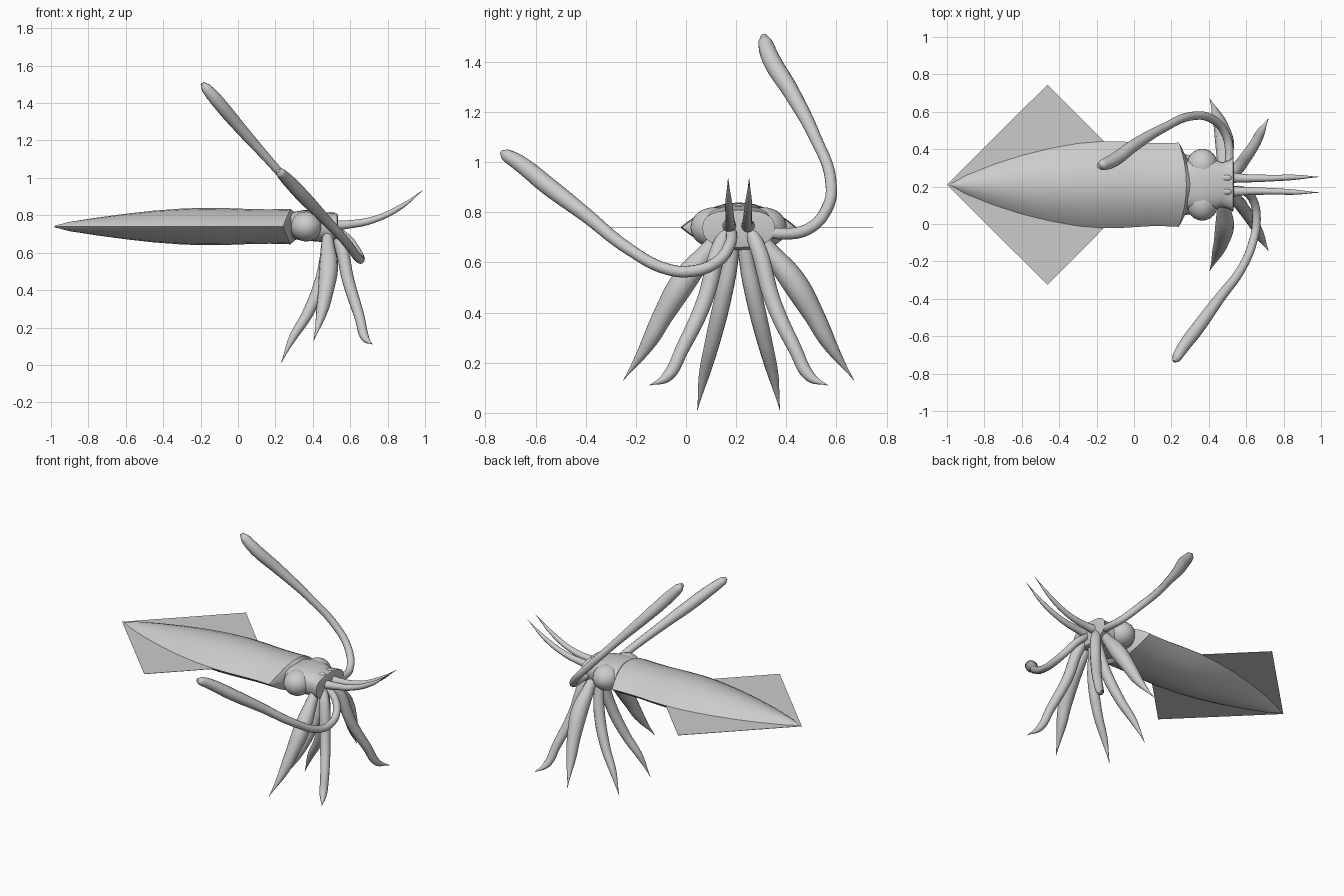
import bpy, bmesh, math

YC, ZC = 0.21, 0.74          # body axis

grey = bpy.data.materials.new("soft_grey")
grey.diffuse_color = (0.6, 0.6, 0.6, 1)


def finish(obj, angle=40):
    obj.data.materials.clear()
    obj.data.materials.append(grey)
    bpy.ops.object.select_all(action='DESELECT')
    obj.select_set(True)
    bpy.context.view_layer.objects.active = obj
    if obj.type == 'CURVE':
        bpy.ops.object.convert(target='MESH')
    bpy.ops.object.shade_smooth_by_angle(angle=math.radians(angle))


def loft(name, rings, angle=40):
    """Skin a list of equal-length closed rings and cap both ends."""
    bm = bmesh.new()
    vs = [[bm.verts.new(p) for p in r] for r in rings]
    n = len(rings[0])
    for a, b in zip(vs, vs[1:]):
        for i in range(n):
            j = (i + 1) % n
            bm.faces.new((a[i], a[j], b[j], b[i]))
    bm.faces.new(vs[0])
    bm.faces.new(vs[-1][::-1])
    bmesh.ops.recalc_face_normals(bm, faces=bm.faces)
    me = bpy.data.meshes.new(name)
    bm.to_mesh(me)
    bm.free()
    obj = bpy.data.objects.new(name, me)
    bpy.context.collection.objects.link(obj)
    finish(obj, angle)


def limb(name, pts, mirror=False):
    """Tapered tube through (x, y, z, radius) points."""
    cu = bpy.data.curves.new(name, 'CURVE')
    cu.dimensions = '3D'
    cu.bevel_depth = 1.0
    cu.bevel_resolution = 4
    cu.resolution_u = 8
    cu.use_fill_caps = True
    sp = cu.splines.new('BEZIER')
    sp.bezier_points.add(len(pts) - 1)
    sp.radius_interpolation = 'CARDINAL'
    for bp, (x, y, z, r) in zip(sp.bezier_points, pts):
        bp.co = (x, 2 * YC - y if mirror else y, z)
        bp.radius = r
        bp.handle_left_type = bp.handle_right_type = 'AUTO'
    obj = bpy.data.objects.new(name, cu)
    bpy.context.collection.objects.link(obj)
    finish(obj, 60)


# Mantle: lens-shaped section with a sharp crease along each side
def lens(x, w, h, bulge=0.0):
    ring, n = [], 12
    for side in (1, -1):
        for i in range(n):
            t = side * math.cos(math.pi * i / n)
            ring.append((x + bulge * (1 - t * t), YC + w * t,
                         ZC + side * h * (1 - t * t)))
    return ring


mantle = [(-0.98, 0.004, 0.004), (-0.9, 0.05, 0.025), (-0.75, 0.11, 0.048),
          (-0.6, 0.158, 0.068), (-0.45, 0.195, 0.085), (-0.3, 0.222, 0.096),
          (-0.18, 0.232, 0.1), (-0.05, 0.23, 0.098), (0.08, 0.222, 0.093),
          (0.17, 0.222, 0.092)]
loft("mantle", [lens(*m) for m in mantle]
     + [lens(0.24, 0.225, 0.095, 0.04), lens(0.29, 0.13, 0.07, 0.02)])

# Diamond tail fin, a paper-thin plate
loft("tail_fin", [[(-1.0, YC, z), (-0.463, YC - 0.535, z), (0.07, YC, z),
                   (-0.463, YC + 0.535, z)] for z in (ZC - 0.001, ZC + 0.001)], 20)


# Head: rounded boxy sections flaring into the arm collar
def oval(x, w, up, down, n=24):
    ring = []
    for i in range(n):
        a = 2 * math.pi * i / n
        c, s = math.cos(a), math.sin(a)
        ring.append((x, YC + w * math.copysign(abs(c) ** 0.8, c),
                     ZC + (up if s > 0 else down) * math.copysign(abs(s) ** 0.8, s)))
    return ring


head = [(0.22, 0.1, 0.06, 0.06), (0.28, 0.13, 0.075, 0.065), (0.35, 0.15, 0.088, 0.075),
        (0.42, 0.14, 0.085, 0.08), (0.47, 0.12, 0.075, 0.085),
        (0.505, 0.13, 0.072, 0.09), (0.53, 0.145, 0.07, 0.08), (0.535, 0.11, 0.055, 0.06)]
loft("head", [oval(*h) for h in head], 50)

# Eyes
for s, side in ((-1, "right"), (1, "left")):
    bpy.ops.mesh.primitive_uv_sphere_add(segments=24, ring_count=14, radius=1,
                                         location=(0.365, YC + s * 0.1, ZC))
    eye = bpy.context.object
    eye.name = side + "_eye"
    eye.scale = (0.085, 0.092, 0.08)
    finish(eye)

# Paired arms: upper, front, broad side, and lower
arms = {
    "upper_arm": [(0.49, 0.25, 0.745, 0.03), (0.58, 0.245, 0.75, 0.023), (0.72, 0.245, 0.775, 0.018),
                  (0.87, 0.25, 0.845, 0.013), (0.99, 0.252, 0.935, 0.001)],
    "front_arm": [(0.5, 0.25, 0.74, 0.025), (0.545, 0.29, 0.65, 0.033), (0.59, 0.345, 0.45, 0.033),
                  (0.65, 0.435, 0.255, 0.028), (0.68, 0.495, 0.145, 0.022), (0.72, 0.565, 0.11, 0.001)],
    "side_arm": [(0.48, 0.27, 0.73, 0.025), (0.48, 0.33, 0.65, 0.035), (0.485, 0.425, 0.53, 0.05),
                 (0.47, 0.505, 0.4, 0.042), (0.445, 0.575, 0.27, 0.028), (0.405, 0.67, 0.13, 0.001)],
    "lower_arm": [(0.49, 0.23, 0.72, 0.025), (0.475, 0.24, 0.62, 0.03), (0.45, 0.27, 0.47, 0.034),
                  (0.375, 0.315, 0.28, 0.03), (0.29, 0.35, 0.14, 0.02), (0.23, 0.375, 0.01, 0.001)],
}
for name, pts in arms.items():
    limb("left_" + name, pts)
    limb("right_" + name, pts, True)

# Two long feeding tentacles ending in clubs
limb("left_tentacle", [
    (0.5, 0.28, 0.73, 0.022), (0.51, 0.38, 0.715, 0.023), (0.49, 0.48, 0.73, 0.023),
    (0.42, 0.56, 0.81, 0.023), (0.31, 0.577, 0.93, 0.023), (0.16, 0.515, 1.1, 0.024),
    (0.0, 0.42, 1.28, 0.033), (-0.11, 0.34, 1.41, 0.036), (-0.17, 0.315, 1.48, 0.028),
    (-0.19, 0.31, 1.505, 0.012)])
limb("right_tentacle", [
    (0.5, 0.18, 0.74, 0.022), (0.59, 0.175, 0.67, 0.023), (0.64, 0.12, 0.6, 0.023),
    (0.655, 0.02, 0.565, 0.023), (0.64, -0.08, 0.575, 0.023), (0.58, -0.23, 0.655, 0.024),
    (0.455, -0.4, 0.79, 0.029), (0.345, -0.55, 0.905, 0.036), (0.255, -0.67, 1.0, 0.032),
    (0.225, -0.72, 1.03, 0.024), (0.215, -0.735, 1.04, 0.01)])

# Small crown bumps above the upper arms
for s, side in ((-1, "right"), (1, "left")):
    limb(side + "_crown_bump", [(0.47, YC + s * 0.035, 0.79, 0.02),
                                (0.505, YC + s * 0.037, 0.8, 0.018),
                                (0.53, YC + s * 0.037, 0.795, 0.008)])
